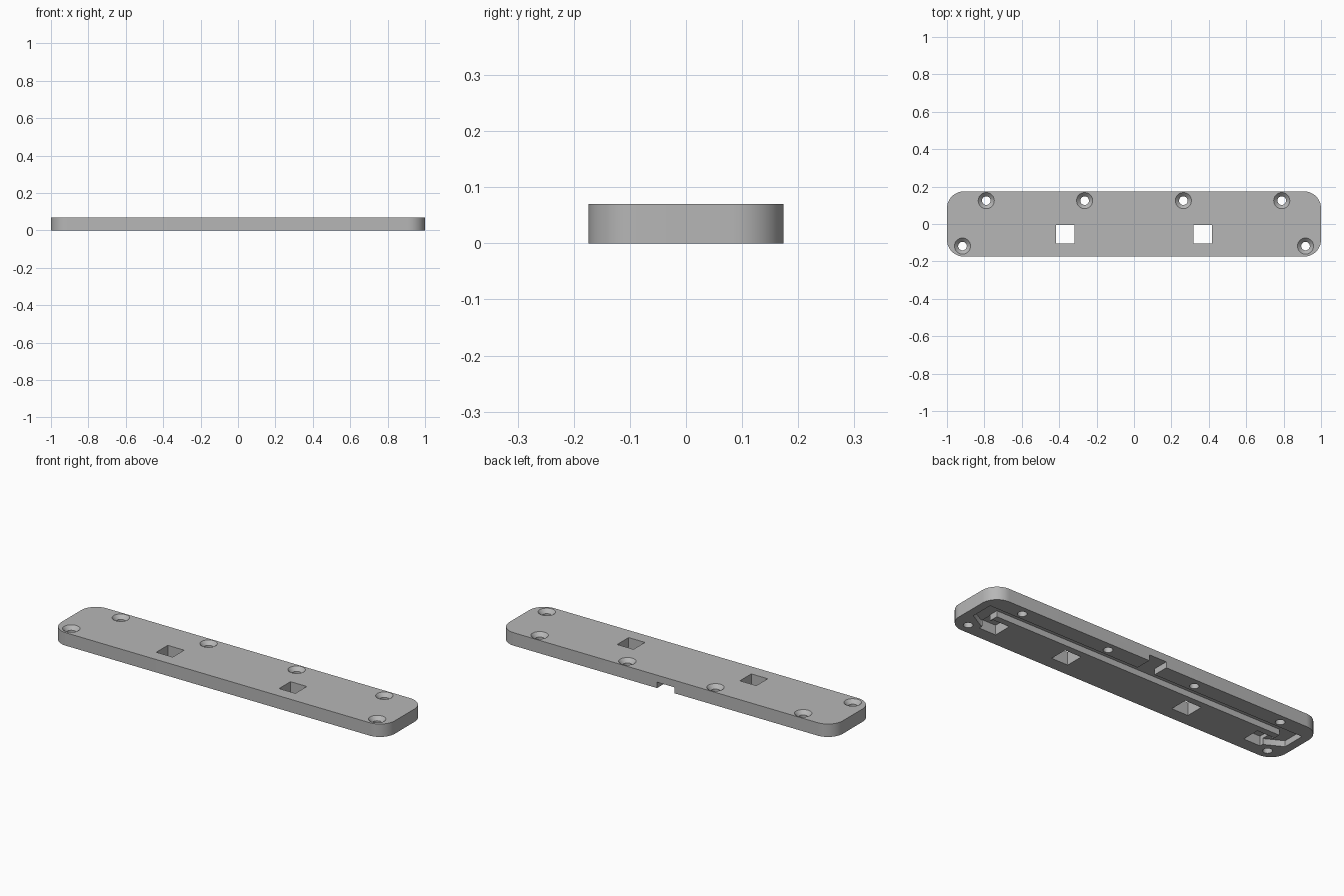
import bpy, bmesh
from math import cos, sin, pi, radians
from mathutils import Matrix

if "Cube" in bpy.data.objects:
    bpy.data.objects.remove(bpy.data.objects["Cube"])

HALF_X, HALF_Y, THICK, CORNER = 1.0, 0.174, 0.07, 0.09
GROOVE_DEPTH, POCKET_DEPTH = 0.032, 0.052

grey = bpy.data.materials.new("plain grey")
grey.use_nodes = True
colour = (0.47, 0.47, 0.47, 1)
grey.diffuse_color = colour
grey.node_tree.nodes["Principled BSDF"].inputs["Base Color"].default_value = colour


def add_object(name, bm):
    bmesh.ops.recalc_face_normals(bm, faces=bm.faces)
    mesh = bpy.data.meshes.new(name)
    bm.to_mesh(mesh)
    bm.free()
    obj = bpy.data.objects.new(name, mesh)
    mesh.materials.append(grey)
    bpy.context.scene.collection.objects.link(obj)
    return obj


def prism(name, outline, z0, z1):
    """Extrude a flat outline from z0 up to z1."""
    bm = bmesh.new()
    face = bm.faces.new([bm.verts.new((x, y, z0)) for x, y in outline])
    top = bmesh.ops.extrude_face_region(bm, geom=[face])["geom"]
    verts = [v for v in top if isinstance(v, bmesh.types.BMVert)]
    bmesh.ops.translate(bm, verts=verts, vec=(0, 0, z1 - z0))
    return add_object(name, bm)


def square(cx, cy, h):
    return [(cx - h, cy - h), (cx + h, cy - h), (cx + h, cy + h), (cx - h, cy + h)]


def cone(name, x, y, z0, z1, r0, r1):
    bm = bmesh.new()
    bmesh.ops.create_cone(bm, cap_ends=True, segments=40, radius1=r0, radius2=r1,
                          depth=z1 - z0, matrix=Matrix.Translation((x, y, (z0 + z1) / 2)))
    return add_object(name, bm)


def cut(target, cutter):
    """Subtract the cutter from the target, then discard it."""
    bpy.context.view_layer.objects.active = target
    mod = target.modifiers.new("cut", 'BOOLEAN')
    mod.operation, mod.solver, mod.object = 'DIFFERENCE', 'EXACT', cutter
    bpy.ops.object.modifier_apply(modifier=mod.name)
    bpy.data.objects.remove(cutter)


# Rounded plate
outline = []
for quarter, (sx, sy) in enumerate([(1, 1), (-1, 1), (-1, -1), (1, -1)]):
    for i in range(17):
        a = (quarter + i / 16) * pi / 2
        outline.append((sx * (HALF_X - CORNER) + CORNER * cos(a),
                        sy * (HALF_Y - CORNER) + CORNER * sin(a)))
plate = prism("mounting_plate", outline, 0, THICK)

# Cable groove underneath, with an exit at the back and a hook at each end
half = [(0.052, 0.2), (0.052, 0.088), (0.955, 0.088), (0.955, -0.035), (0.87, -0.082),
        (0.82, -0.082), (0.82, -0.02), (0.865, -0.02), (0.865, 0.03)]
groove = half + [(-x, y) for x, y in reversed(half)]
cut(plate, prism("groove_cutter", groove, -0.02, GROOVE_DEPTH))

for side in (-1, 1):
    # Blind end pockets and square through holes
    cut(plate, prism("pocket_cutter", square(side * 0.81, -0.055, 0.05), -0.03, POCKET_DEPTH))
    cut(plate, prism("window_cutter", square(side * 0.368, -0.055, 0.049), -0.03, THICK + 0.03))
    # Countersunk screw holes
    for x, y in [(0.79, 0.125), (0.264, 0.125), (0.917, -0.118)]:
        cut(plate, cone("hole_cutter", side * x, y, -0.04, THICK + 0.04, 0.023, 0.023))
        cut(plate, cone("countersink_cutter", side * x, y, THICK - 0.03, THICK + 0.01, 0.013, 0.053))

bpy.ops.object.select_all(action='DESELECT')
plate.select_set(True)
bpy.context.view_layer.objects.active = plate
bpy.ops.object.shade_smooth_by_angle(angle=radians(30))
